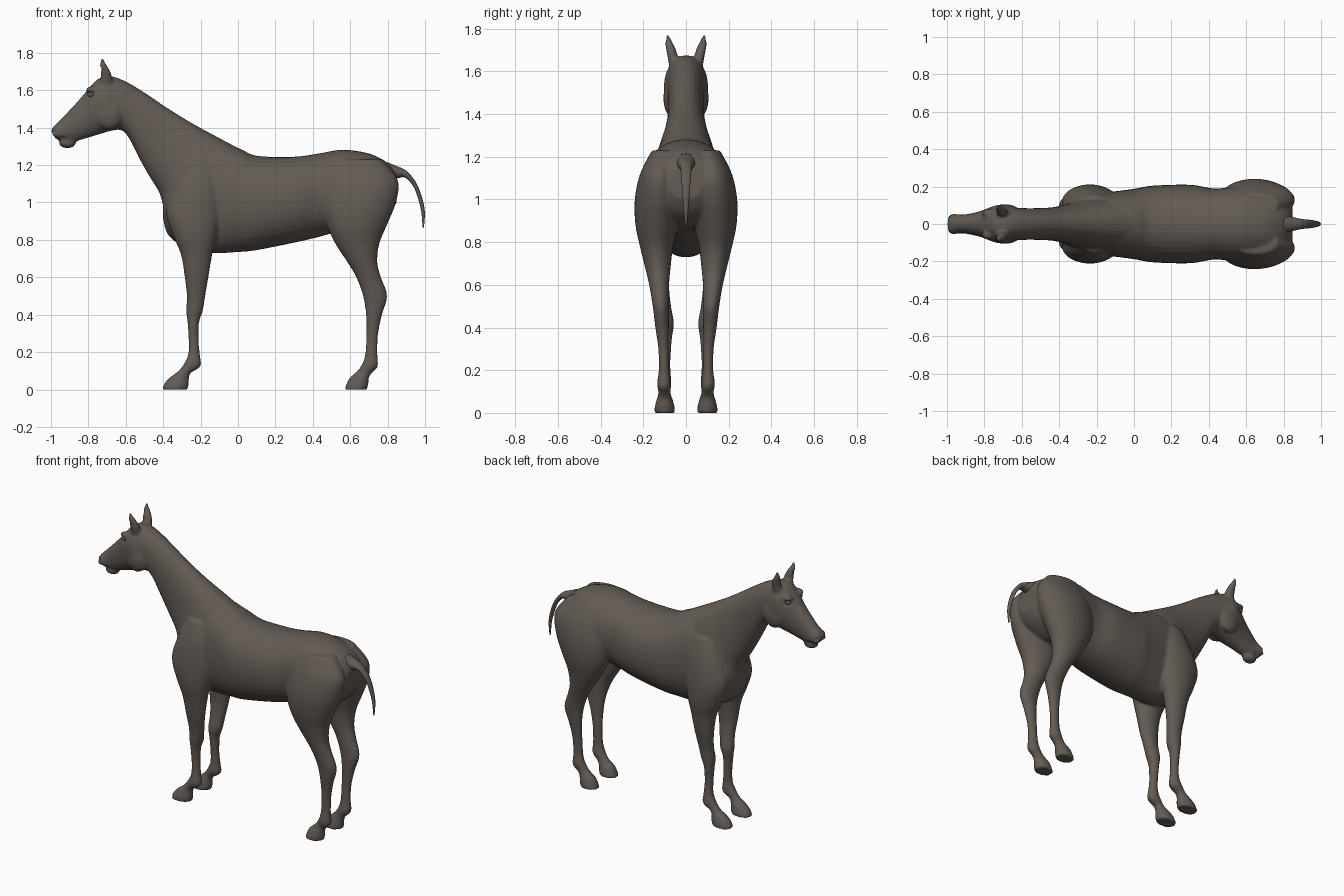
import bpy, bmesh, math
from mathutils import Vector

coat = bpy.data.materials.new("dark_brown_coat")
coat.diffuse_color = (0.125, 0.105, 0.09, 1)


def spline(p, t):
    """Catmull-Rom interpolation through rows of numbers."""
    i = min(int(t), len(p) - 2)
    u = t - i
    a, b, c, d = p[max(i - 1, 0)], p[i], p[i + 1], p[min(i + 2, len(p) - 1)]
    return [0.5 * (2 * q + (r - o) * u + (2 * o - 5 * q + 4 * r - s) * u * u
                   + (3 * q - o - 3 * r + s) * u ** 3) for o, q, r, s in zip(a, b, c, d)]


def loft(bm, rows, side=1, power=2.0, sides=32, steps=5):
    """Rows: edge point A (x, z), opposite edge point B (x, z), y centre, y half width."""
    rings = []
    for k in range((len(rows) - 1) * steps + 1):
        ax, az, bx, bz, yc, hw = spline(rows, k / steps)
        ring = []
        for j in range(sides):
            t = 2 * math.pi * j / sides
            c = math.copysign(abs(math.cos(t)) ** (2 / power), math.cos(t))
            s = math.copysign(abs(math.sin(t)) ** (2 / power), math.sin(t))
            ring.append(bm.verts.new(((ax + bx) / 2 + (ax - bx) / 2 * c,
                                      side * (yc + hw * s),
                                      (az + bz) / 2 + (az - bz) / 2 * c)))
        rings.append(ring)
    for r, q in zip(rings, rings[1:]):
        for j in range(sides):
            n = (j + 1) % sides
            bm.faces.new((r[j], r[n], q[n], q[j]))
    bm.faces.new(rings[0][::-1])
    bm.faces.new(rings[-1])


def ball(bm, centre, radii):
    made = bmesh.ops.create_uvsphere(bm, u_segments=20, v_segments=12, radius=1)["verts"]
    for v in made:
        v.co = Vector([c + r * p for c, r, p in zip(centre, radii, v.co)])


def finish(bm, name):
    bmesh.ops.recalc_face_normals(bm, faces=bm.faces)
    me = bpy.data.meshes.new(name)
    bm.to_mesh(me)
    bm.free()
    for p in me.polygons:
        p.use_smooth = True
    me.materials.clear()
    me.materials.append(coat)
    ob = bpy.data.objects.new(name, me)
    bpy.context.collection.objects.link(ob)
    return ob


body = bmesh.new()

# Barrel, from chest to rump: x, bottom, top, half width
torso = [(-.40, .91, 1.03, .05), (-.375, .83, 1.10, .12), (-.30, .77, 1.22, .165),
         (-.15, .73, 1.33, .17), (0, .735, 1.292, .188), (.10, .745, 1.25, .205),
         (.30, .785, 1.245, .21), (.43, .815, 1.262, .19), (.56, .85, 1.282, .20),
         (.70, .87, 1.262, .19), (.80, .93, 1.212, .15), (.848, 1.0, 1.15, .08)]
loft(body, [(x, t, x, b, 0, w) for x, b, t, w in torso], power=2.15)

# Neck and head in one sweep
loft(body, [(.05, 1.265, -.28, .85, 0, .14), (-.10, 1.345, -.385, .95, 0, .14),
            (-.25, 1.427, -.42, 1.05, 0, .11), (-.38, 1.507, -.48, 1.15, 0, .09),
            (-.50, 1.588, -.535, 1.25, 0, .085), (-.60, 1.647, -.58, 1.34, 0, .085),
            (-.68, 1.675, -.62, 1.385, 0, .09), (-.745, 1.662, -.67, 1.385, 0, .104),
            (-.79, 1.62, -.73, 1.368, 0, .092), (-.84, 1.56, -.79, 1.35, 0, .07),
            (-.89, 1.505, -.84, 1.335, 0, .058), (-.945, 1.447, -.885, 1.325, 0, .05),
            (-.985, 1.408, -.94, 1.333, 0, .053), (-1.0, 1.385, -.975, 1.34, 0, .036)],
     power=2.2)
ball(body, (-.912, 0, 1.318), (.046, .038, .028))   # lower lip

for s in (1, -1):
    # Shoulder, foreleg and hoof
    loft(body, [(-.28, 1.22, -.14, 1.22, .10, .05), (-.34, 1.10, -.09, 1.10, .11, .08),
                (-.385, .95, -.085, .95, .12, .09), (-.345, .82, -.115, .82, .13, .078),
                (-.305, .72, -.138, .72, .13, .06), (-.285, .60, -.158, .60, .125, .046),
                (-.274, .50, -.175, .50, .11, .04), (-.277, .42, -.188, .42, .098, .042),
                (-.270, .36, -.208, .36, .098, .034), (-.264, .26, -.210, .26, .098, .026),
                (-.266, .19, -.204, .19, .10, .028), (-.285, .145, -.200, .125, .102, .034),
                (-.318, .10, -.250, .09, .102, .028), (-.37, .06, -.262, .065, .10, .038),
                (-.395, .03, -.263, .03, .10, .046), (-.405, 0, -.27, 0, .10, .05)], s)
    # Thigh, hind leg and hoof
    loft(body, [(.53, 1.23, .77, 1.23, .10, .06), (.48, 1.12, .855, 1.12, .125, .09),
                (.455, 1.00, .845, 1.00, .13, .11), (.475, .88, .797, .88, .137, .10),
                (.52, .78, .756, .78, .138, .078), (.585, .68, .745, .68, .132, .06),
                (.632, .60, .765, .60, .126, .047), (.668, .50, .798, .50, .118, .038),
                (.684, .40, .770, .40, .112, .032), (.686, .30, .750, .30, .105, .025),
                (.681, .20, .745, .20, .103, .025), (.668, .145, .748, .125, .103, .033),
                (.638, .10, .718, .09, .10, .028), (.595, .06, .70, .065, .10, .038),
                (.58, .03, .697, .03, .10, .046), (.57, 0, .69, 0, .10, .05)], s)
    # Ears
    loft(body, [(-.74, 1.63, -.67, 1.63, .055, .025), (-.735, 1.68, -.675, 1.68, .065, .024),
                (-.74, 1.715, -.69, 1.715, .074, .022), (-.737, 1.745, -.708, 1.745, .082, .014),
                (-.732, 1.775, -.722, 1.775, .088, .006)], s)
    # Brow ridge and cheek
    ball(body, (-.775, s * .058, 1.602), (.04, .025, .02))
    ball(body, (-.69, s * .07, 1.475), (.075, .036, .085))
    ball(body, (-.972, s * .036, 1.375), (.024, .02, .028))

# Fuse the parts into one smooth skin
raw = finish(body, "raw_parts")
fuse = raw.modifiers.new("fuse", 'REMESH')
fuse.mode = 'VOXEL'
fuse.voxel_size = .008
relax = raw.modifiers.new("relax", 'SMOOTH')
relax.factor = .5
relax.iterations = 7
skin = bpy.data.meshes.new_from_object(raw.evaluated_get(bpy.context.evaluated_depsgraph_get()))
bpy.data.objects.remove(raw)
bm = bmesh.new()
bm.from_mesh(skin)

# Press in nostrils, mouth corners, eye sockets and ear hollows
dents = [((-.985, .047, 1.38), .018, .013), ((-.935, .045, 1.338), .02, .008),
         ((-.79, .07, 1.577), .024, .008), ((-.74, .075, 1.71), .022, .01)]
bm.normal_update()
for v in bm.verts:
    if v.co.x < -.65:
        push = 0
        for c, r, depth in dents:
            d = (Vector((v.co.x, abs(v.co.y), v.co.z)) - Vector(c)).length
            push += depth * max(0, 1 - (d / r) ** 2)
        v.co -= v.normal * push
finish(bm, "horse_body")

# Tail
bm = bmesh.new()
loft(bm, [(.80, 1.215, .81, 1.12, 0, .05), (.845, 1.196, .855, 1.13, 0, .037),
          (.90, 1.17, .895, 1.132, 0, .027), (.95, 1.11, .938, 1.085, 0, .022),
          (.983, 1.03, .963, 1.02, 0, .017), (.999, .95, .98, .95, 0, .011),
          (.994, .865, .987, .865, 0, .003)], sides=20)
finish(bm, "tail")

# Eyes
for s, name in ((1, "left_eye"), (-1, "right_eye")):
    bm = bmesh.new()
    ball(bm, (-.788, s * .062, 1.577), (.017, .013, .013))
    finish(bm, name)
